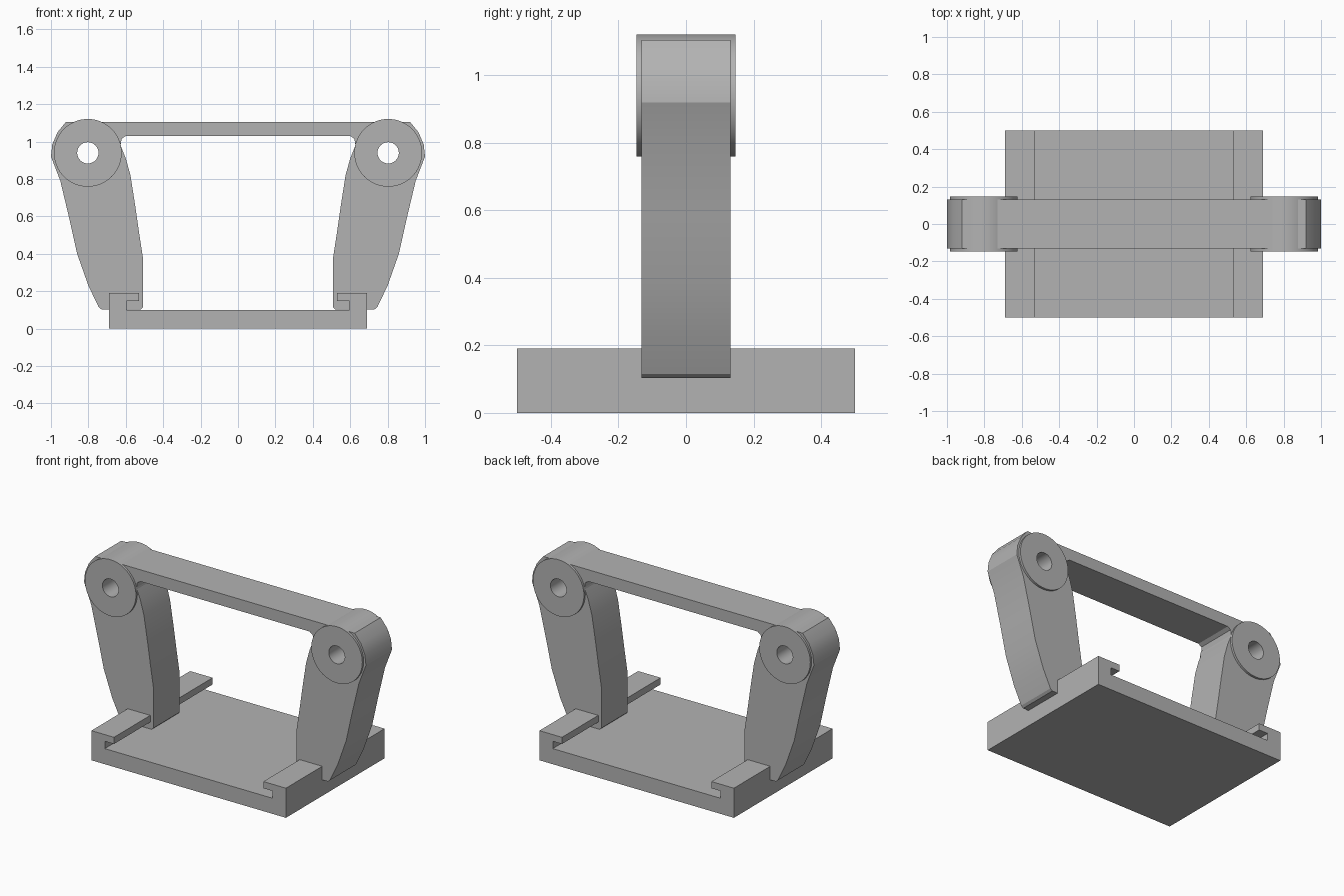
import bpy
import bmesh
import math

cube = bpy.data.objects.get("Cube")
if cube:
    bpy.data.objects.remove(cube, do_unlink=True)

grey = bpy.data.materials.new("plain grey")
grey.use_nodes = True
GREY = (0.45, 0.45, 0.45, 1)
grey.diffuse_color = GREY
grey.node_tree.nodes["Principled BSDF"].inputs["Base Color"].default_value = GREY


def prism(name, half, depth):
    """Extrude a left-hand XZ half profile, mirrored across x = 0, along y."""
    outline = half + [(-x, z) for x, z in reversed(half)]
    bm = bmesh.new()
    face = bm.faces.new([bm.verts.new((x, -depth, z)) for x, z in outline])
    ext = bmesh.ops.extrude_face_region(bm, geom=[face])
    moved = [v for v in ext["geom"] if isinstance(v, bmesh.types.BMVert)]
    bmesh.ops.translate(bm, verts=moved, vec=(0, 2 * depth, 0))
    bmesh.ops.recalc_face_normals(bm, faces=bm.faces)
    mesh = bpy.data.meshes.new(name)
    bm.to_mesh(mesh)
    bm.free()
    obj = bpy.data.objects.new(name, mesh)
    bpy.context.collection.objects.link(obj)
    mesh.materials.append(grey)
    return obj


def cylinder(name, x, radius, depth, sides):
    bpy.ops.mesh.primitive_cylinder_add(vertices=sides, radius=radius, depth=depth,
                                        location=(x, 0, PIVOT_Z),
                                        rotation=(math.pi / 2, 0, 0))
    obj = bpy.context.object
    obj.name = name
    obj.data.materials.append(grey)
    return obj


def activate(obj):
    bpy.ops.object.select_all(action="DESELECT")
    obj.select_set(True)
    bpy.context.view_layer.objects.active = obj


def drill(obj, cutter):
    mod = obj.modifiers.new("bore", "BOOLEAN")
    mod.operation = "DIFFERENCE"
    mod.solver = "EXACT"
    mod.object = cutter
    activate(obj)
    bpy.ops.object.modifier_apply(modifier=mod.name)


PIVOT_X, PIVOT_Z = 0.803, 0.94

# Base plate with an undercut rail along each side
prism("base_rail_plate", [
    (-0.595, 0.10), (-0.595, 0.147), (-0.53, 0.147), (-0.53, 0.19),
    (-0.69, 0.19), (-0.69, 0)][::-1], 0.5)

# Both arms and the crossbar as one bent frame
frame = prism("arms_and_crossbar", [
    (-0.92, 1.105), (-0.965, 1.05), (-0.993, 0.985), (-1.0, 0.92),
    (-0.95, 0.79), (-0.90, 0.58), (-0.86, 0.40), (-0.80, 0.23),
    (-0.745, 0.115), (-0.73, 0.103), (-0.52, 0.103), (-0.507, 0.115),
    (-0.507, 0.37), (-0.53, 0.52), (-0.55, 0.66), (-0.575, 0.82),
    (-0.60, 0.91), (-0.628, 0.98), (-0.622, 1.015), (-0.60, 1.03)], 0.132)

# Bored pivot barrels at the two upper corners
parts = [frame]
for side, sign in (("left", 1), ("right", -1)):
    barrel = cylinder(side + "_pivot_barrel", sign * PIVOT_X, 0.181, 0.292, 64)
    cutter = cylinder("bore_cutter", sign * PIVOT_X, 0.057, 1, 32)
    cutter.hide_render = True
    drill(frame, cutter)
    drill(barrel, cutter)
    bpy.data.objects.remove(cutter, do_unlink=True)
    parts.append(barrel)

for part in parts:
    activate(part)
    bpy.ops.object.shade_smooth_by_angle(angle=math.radians(20))
